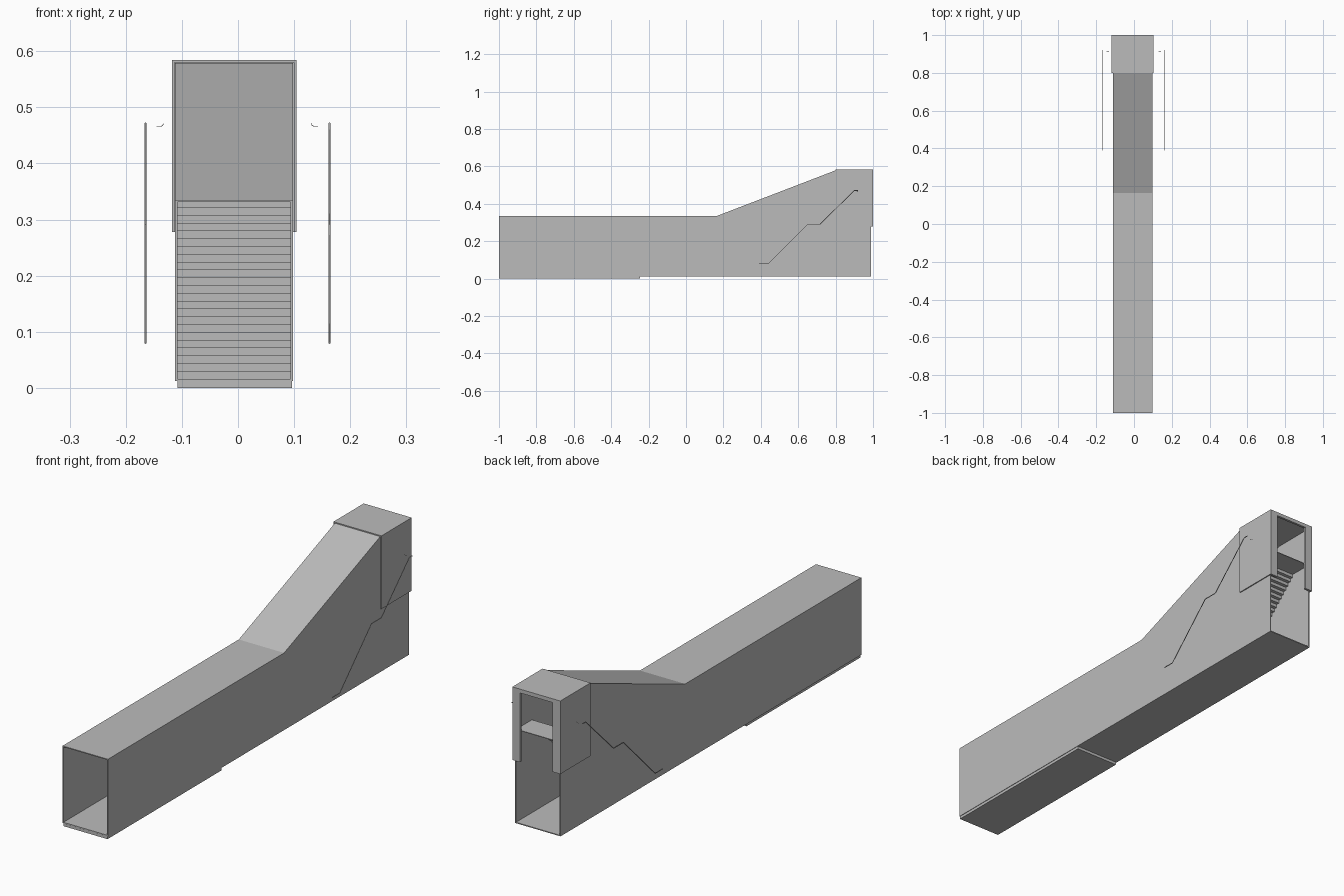
import bpy, bmesh

cube = bpy.data.objects.get("Cube")
if cube:
    bpy.data.objects.remove(cube)

# Plain concrete grey
grey = bpy.data.materials.new("concrete grey")
grey.use_nodes = True
grey.diffuse_color = (0.5, 0.5, 0.5, 1)
grey.node_tree.nodes["Principled BSDF"].inputs["Base Color"].default_value = grey.diffuse_color


def add(name, data):
    obj = bpy.data.objects.new(name, data)
    bpy.context.collection.objects.link(obj)
    data.materials.append(grey)
    return obj


def sheet(name, rows, thickness, closed=False):
    """Skin rows of points, then thicken the skin inwards."""
    bm = bmesh.new()
    grid = [[bm.verts.new(p) for p in row] for row in rows]
    for a, b in zip(grid, grid[1:]):
        n = len(a)
        for i in range(n if closed else n - 1):
            j = (i + 1) % n
            bm.faces.new((a[i], b[i], b[j], a[j]))
    mesh = bpy.data.meshes.new(name)
    bm.to_mesh(mesh)
    bm.free()
    mod = add(name, mesh).modifiers.new("thickness", "SOLIDIFY")
    mod.thickness = thickness
    mod.offset = -1
    mod.use_even_offset = True


def box(name, x, y, z):
    bm = bmesh.new()
    bmesh.ops.create_cube(bm, size=1)
    for v in bm.verts:
        v.co = [r[0] if c < 0 else r[1] for c, r in zip(v.co, (x, y, z))]
    mesh = bpy.data.meshes.new(name)
    bm.to_mesh(mesh)
    bm.free()
    add(name, mesh)


def rod(name, points, radius):
    curve = bpy.data.curves.new(name, "CURVE")
    curve.dimensions = "3D"
    curve.bevel_depth = radius
    curve.bevel_resolution = 1
    curve.use_fill_caps = True
    line = curve.splines.new("POLY")
    line.points.add(len(points) - 1)
    for p, co in zip(line.points, points):
        p.co = (*co, 1)
    add(name, curve)


# Tunnel tube with a rising roof, open at both ends
X0, X1, BASE = -0.112, 0.098, 0.012
roof = [(-1, 0.335), (0.165, 0.335), (0.8, 0.579), (0.99, 0.579)]
sheet("tunnel_shell",
      [[(X0, y, BASE), (X1, y, BASE), (X1, y, z), (X0, y, z)] for y, z in roof],
      0.004, closed=True)
box("floor_slab", (-0.108, X1 - 0.002), (-1, -0.245), (0, 0.0118))

# Entrance hood, wrapped over the high end of the tunnel
H0, H1, LOW, TOP = -0.118, 0.104, 0.278, 0.584
sheet("entrance_hood",
      [[(H1, y, LOW), (H1, y, TOP), (H0, y, TOP), (H0, y, LOW)] for y in (0.8, 1)],
      0.0045)

# Door frame closing the end of the hood
POST = 0.036
for name, a, b in (("left", H1 - POST, H1 - 0.0045), ("right", H0 + 0.0045, H0 + POST)):
    box(f"door_post_{name}", (a, b), (0.99, 1), (LOW, TOP - 0.0045))
box("door_lintel", (H0 + POST, H1 - POST), (0.99, 1), (TOP - 0.016, TOP - 0.0045))

# Folded staircase: two flights with a landing between them
y, z = 0.44, 0.016
steps = [(y, z)]
for count, run, flat in ((15, 0.014, 0.06), (13, 0.0146, 0.09)):
    for i in range(count):
        z += 0.0139
        steps.append((y, z))
        y += run if i < count - 1 else run + flat
        steps.append((y, z))
steps[-1] = (0.988, z)
sheet("staircase", [[(x, *p) for p in steps] for x in (-0.1075, 0.0935)], 0.003)

# Handrails beside the tunnel, each with a small hooked bracket
rail = [(0.39, 0.08), (0.44, 0.08), (0.65, 0.29), (0.715, 0.29), (0.9, 0.471), (0.92, 0.471)]
hook = [(0.02, 0.466), (0.028, 0.466), (0.031, 0.468), (0.032, 0.471)]
for name, side in (("left", 1), ("right", -1)):
    x = side * 0.164 - 0.001
    rod(f"handrail_{name}", [(x, *p) for p in rail], 0.002)
    rod(f"rail_bracket_{name}", [(x - side * dx, 0.915, h) for dx, h in hook], 0.0007)
